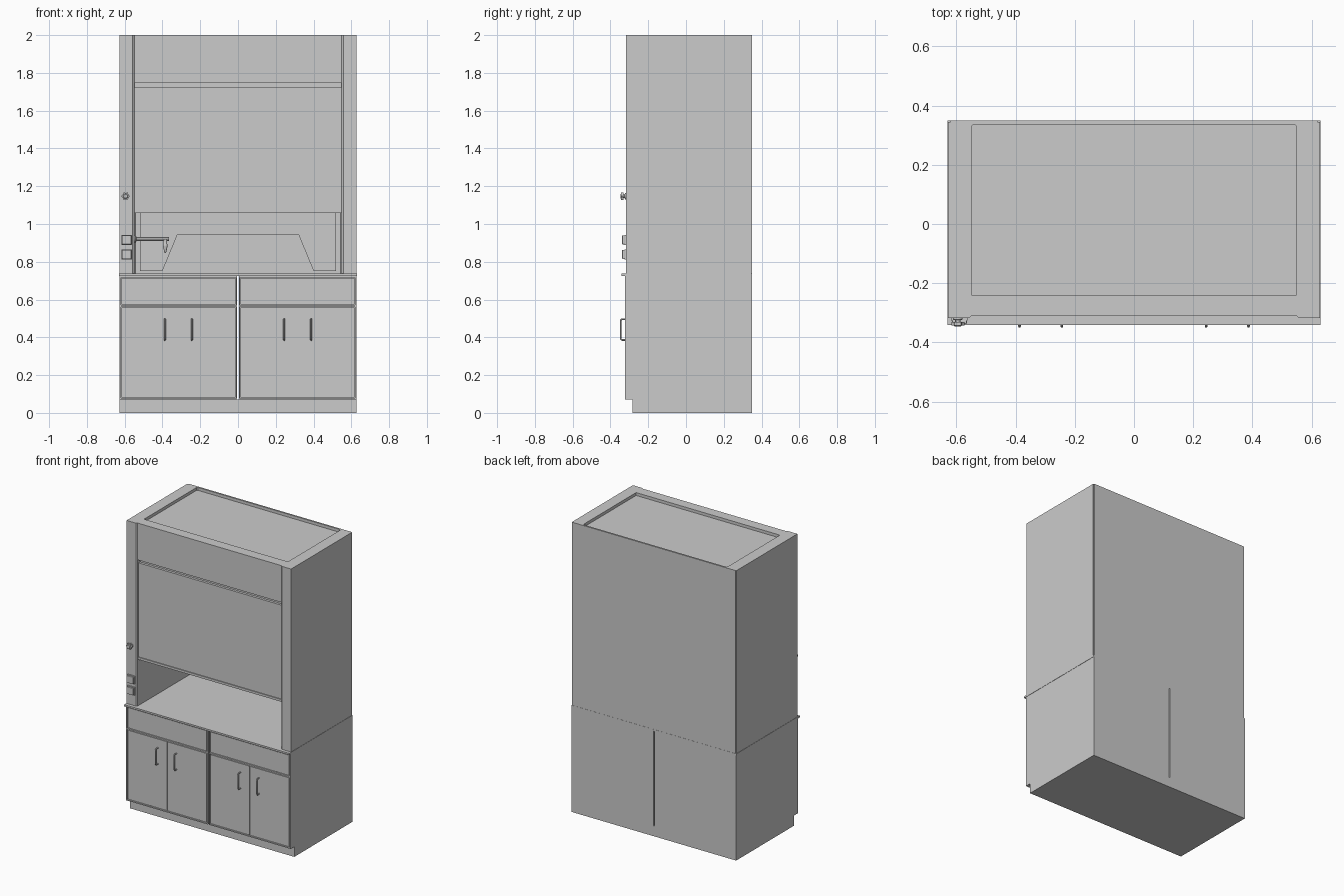
import bpy, bmesh, math
from mathutils import Vector

if "Cube" in bpy.data.objects:
    bpy.data.objects.remove(bpy.data.objects["Cube"])


def finish(name, bm, bevel=0.0, smooth=False):
    bmesh.ops.recalc_face_normals(bm, faces=bm.faces)
    me = bpy.data.meshes.new(name)
    bm.to_mesh(me)
    bm.free()
    ob = bpy.data.objects.new(name, me)
    bpy.context.collection.objects.link(ob)
    if bevel:
        mod = ob.modifiers.new("bevel", 'BEVEL')
        mod.width, mod.segments = bevel, 2
    if smooth:
        bpy.ops.object.select_all(action='DESELECT')
        ob.select_set(True)
        bpy.context.view_layer.objects.active = ob
        bpy.ops.object.shade_smooth_by_angle(angle=math.radians(40))
    return ob


def box(name, x, y, z, bevel=0.0):
    bm = bmesh.new()
    bmesh.ops.create_cube(bm, size=1)
    for v in bm.verts:
        v.co = [lo + (c + 0.5) * (hi - lo) for c, (lo, hi) in zip(v.co, (x, y, z))]
    return finish(name, bm, bevel)


def prism(name, pts, offset, smooth=False):
    bm = bmesh.new()
    face = bm.faces.new([bm.verts.new(p) for p in pts])
    geo = bmesh.ops.extrude_face_region(bm, geom=[face])['geom']
    bmesh.ops.translate(bm, vec=offset, verts=[g for g in geo if isinstance(g, bmesh.types.BMVert)])
    return finish(name, bm, smooth=smooth)


def lathe(name, rings, origin, axis):
    # rings: (distance along axis, radius)
    bm = bmesh.new()
    rot = Vector((0, 0, 1)).rotation_difference(Vector(axis))
    n, loops = 20, []
    for d, r in rings:
        loops.append([bm.verts.new(Vector(origin) + rot @ Vector(
            (r * math.cos(2 * math.pi * i / n), r * math.sin(2 * math.pi * i / n), d))) for i in range(n)])
    for a, b in zip(loops, loops[1:]):
        for i in range(n):
            bm.faces.new((a[i], a[(i + 1) % n], b[(i + 1) % n], b[i]))
    bm.faces.new(loops[0])
    bm.faces.new(loops[-1])
    return finish(name, bm, smooth=True)


def tube(name, pts, radius):
    cu = bpy.data.curves.new(name, 'CURVE')
    cu.dimensions, cu.bevel_depth = '3D', radius
    cu.bevel_resolution, cu.use_fill_caps = 2, True
    sp = cu.splines.new('POLY')
    sp.points.add(len(pts) - 1)
    for p, co in zip(sp.points, pts):
        p.co = (*co, 1)
    ob = bpy.data.objects.new(name, cu)
    bpy.context.collection.objects.link(ob)
    bpy.ops.object.select_all(action='DESELECT')
    ob.select_set(True)
    bpy.context.view_layer.objects.active = ob
    bpy.ops.object.convert(target='MESH')
    bpy.ops.object.shade_smooth_by_angle(angle=math.radians(40))


# plinth and worktop
box("plinth", (-0.628, 0.628), (-0.283, 0.35), (0, 0.07))
box("worktop", (-0.63, 0.63), (-0.341, 0.35), (0.725, 0.737))

for side, s in (("left", -1), ("right", 1)):
    def mbox(name, x, y, z, bevel=0.0):
        box(f"{side}_{name}", tuple(sorted((s * x[0], s * x[1]))), y, z, bevel)

    # base cabinet carcass with a face frame
    mbox("carcass", (0.004, 0.628), (-0.303, 0.35), (0.07, 0.725))
    fy = (-0.323, -0.303)
    mbox("inner_stile", (0.004, 0.010), fy, (0.07, 0.725))
    mbox("outer_stile", (0.620, 0.628), fy, (0.07, 0.725))
    for rail, z in (("bottom", (0.07, 0.078)), ("middle", (0.561, 0.570)), ("top", (0.717, 0.725))):
        mbox(rail + "_rail", (0.010, 0.620), fy, z)

    # drawer front and pair of doors
    py = (-0.322, -0.303)
    mbox("drawer_front", (0.014, 0.616), py, (0.574, 0.713))
    mbox("inner_door", (0.014, 0.314), py, (0.082, 0.557))
    mbox("outer_door", (0.316, 0.616), py, (0.082, 0.557))

    # bow handles with rounded corners
    for label, x in (("inner", 0.244), ("outer", 0.387)):
        path = [(-0.318, 0.386), (-0.338, 0.386), (-0.344, 0.389), (-0.346, 0.395),
                (-0.346, 0.487), (-0.344, 0.493), (-0.338, 0.496), (-0.318, 0.496)]
        tube(f"{side}_{label}_handle", [(s * x, y, z) for y, z in path], 0.0045)

    # full-depth side column with chamfered inner front edge
    profile = [(0.628, -0.318), (0.558, -0.318), (0.549, -0.310), (0.549, 0.330),
               (0.541, 0.338), (0.628, 0.344)]
    prism(f"{side}_column", [(s * x, y, 0.737) for x, y in profile], (0, 0, 1.263))

# back panel, header and recessed roof
box("back_panel", (-0.622, 0.622), (0.337, 0.349), (0.737, 2.0))
box("header_panel", (-0.549, 0.549), (-0.311, -0.24), (1.746, 2.0))
box("roof_panel", (-0.549, 0.549), (-0.24, 0.338), (1.965, 1.98))

# sliding sash with rails
box("sash_slot_back", (-0.549, 0.549), (-0.28, -0.27), (1.70, 1.76))
box("sash_pane", (-0.549, 0.549), (-0.302, -0.285), (1.07, 1.722))
box("sash_bottom_rail", (-0.549, 0.549), (-0.308, -0.28), (1.058, 1.074))

# rear baffle with a trapezoid vent opening
baffle = [(-0.52, 0.751), (-0.40, 0.751), (-0.32, 0.945), (0.32, 0.945),
          (0.40, 0.751), (0.52, 0.751), (0.52, 1.9), (-0.52, 1.9)]
prism("rear_baffle", [(x, 0.27, z) for x, z in baffle], (0, 0.012, 0))

# water outlet on the inner left wall
fy = 0.12
lathe("faucet_flange", [(0, 0.02), (0.008, 0.02), (0.012, 0.012)], (-0.55, fy, 0.921), (1, 0, 0))
tube("faucet_arm", [(-0.55, fy, 0.921), (-0.366, fy, 0.921)], 0.010)
lathe("faucet_nozzle", [(0, 0.010), (0.022, 0.010), (0.028, 0.013), (0.036, 0.012), (0.07, 0.004)],
      (-0.385, fy, 0.917), (0, 0, -1))

# six-lobed control knob on the left column
kx, kz = -0.595, 1.147
lathe("knob_stem", [(0, 0.016), (0.006, 0.016), (0.008, 0.009), (0.018, 0.009)],
      (kx, -0.317, kz), (0, -1, 0))
lobes = []
for i in range(36):
    a = 2 * math.pi * i / 36
    r = 0.0195 + 0.0025 * math.cos(6 * a)
    lobes.append((kx + r * math.cos(a), -0.331, kz + r * math.sin(a)))
prism("knob_grip", lobes, (0, -0.012, 0), smooth=True)
lathe("knob_cap", [(0, 0.013), (0.004, 0.010)], (kx, -0.343, kz), (0, -1, 0))

# power sockets on the left column
for label, z in (("lower", 0.839), ("upper", 0.916)):
    box(f"{label}_socket_plate", (-0.618, -0.562), (-0.326, -0.316), (z - 0.027, z + 0.027))
    box(f"{label}_socket_cover", (-0.615, -0.565), (-0.338, -0.325), (z - 0.024, z + 0.024), 0.003)
